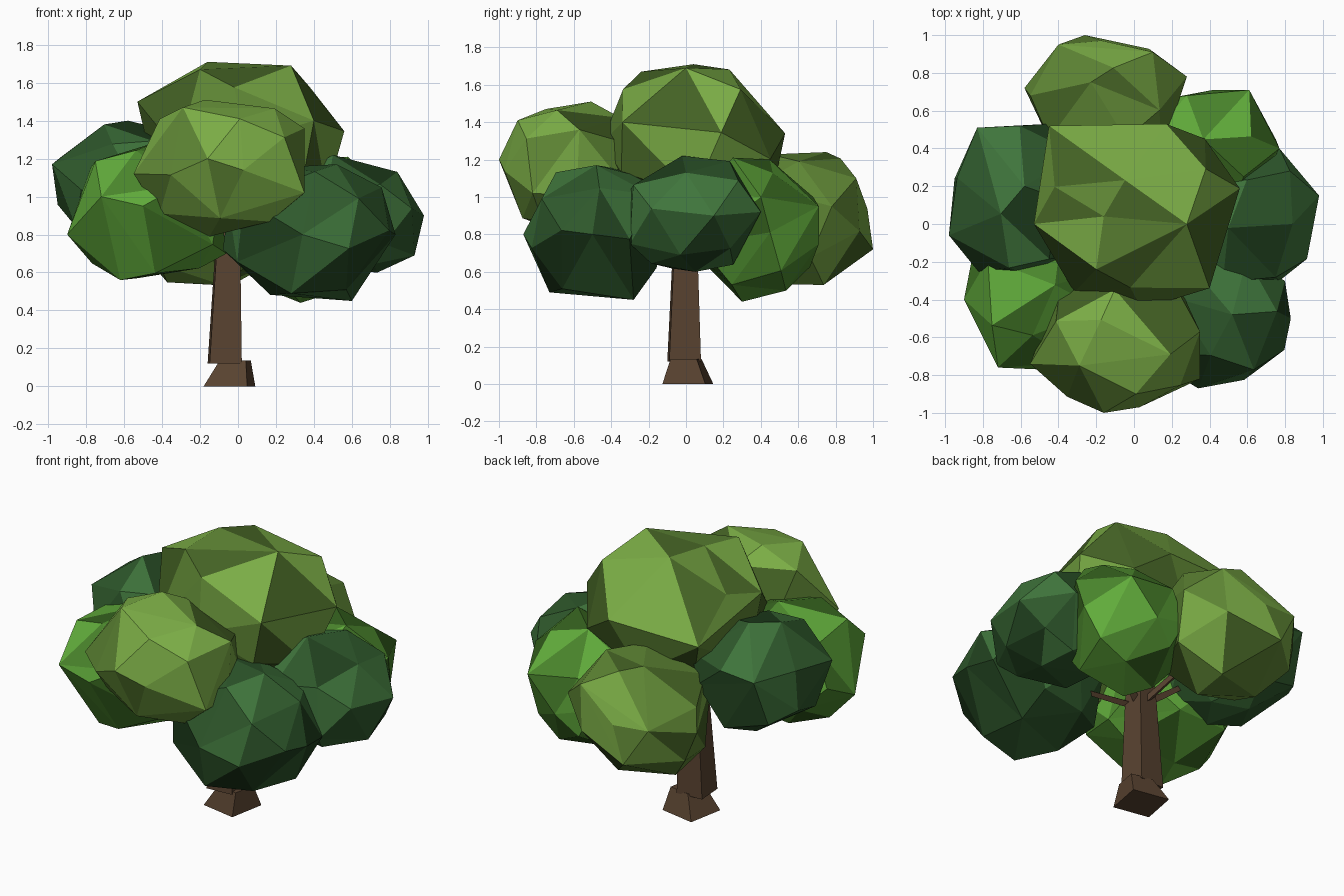
import bpy, bmesh, math, random
from mathutils import Vector, Euler

if "Cube" in bpy.data.objects:
    bpy.data.objects.remove(bpy.data.objects["Cube"])


def material(name, rgb):
    m = bpy.data.materials.new(name)
    m.diffuse_color = (*rgb, 1)
    m.use_nodes = True
    m.node_tree.nodes["Principled BSDF"].inputs["Base Color"].default_value = m.diffuse_color
    return m


def shades(name, rgb):
    return [material(f"{name}_{i}", [c * k for c in rgb])
            for i, k in enumerate((1.1, 0.62, 0.32))]


OLIVE = shades("olive_leaf", (0.18, 0.38, 0.055))
BRIGHT = shades("bright_leaf", (0.11, 0.38, 0.04))
DARK = shades("dark_leaf", (0.045, 0.16, 0.04))
BARK = [material("bark", (0.10, 0.056, 0.03))]


def finish(name, bm, mats):
    bmesh.ops.recalc_face_normals(bm, faces=bm.faces[:])
    mesh = bpy.data.meshes.new(name)
    bm.to_mesh(mesh)
    bm.free()
    for m in mats:
        mesh.materials.append(m)
    ob = bpy.data.objects.new(name, mesh)
    bpy.context.collection.objects.link(ob)
    return ob


def clump(name, lo, hi, mats, seed, corners, count=24):
    """Faceted leaf mass: jittered ball fitted to a box, nearest points pulled to corners."""
    rng = random.Random(seed)
    rot = Euler([rng.uniform(0, 6.28) for _ in range(3)]).to_matrix()
    pts = []
    for i in range(count):
        z = 1 - (2 * i + 1) / count
        r, a = math.sqrt(1 - z * z), i * 2.39996
        p = rot @ Vector((r * math.cos(a), r * math.sin(a), z))
        p += Vector([rng.uniform(-0.14, 0.14) for _ in range(3)])
        pts.append(p / sum(abs(c) ** 2.25 for c in p) ** (1 / 2.25))
    for ax in range(3):
        a, b = min(p[ax] for p in pts), max(p[ax] for p in pts)
        for p in pts:
            p[ax] = lo[ax] + (p[ax] - a) / (b - a) * (hi[ax] - lo[ax])
    for c in map(Vector, corners):
        pts.remove(min(pts, key=lambda p: (p - c).length))
    bm = bmesh.new()
    for p in pts + [Vector(c) for c in corners]:
        bm.verts.new(p)
    bmesh.ops.convex_hull(bm, input=bm.verts[:])
    bmesh.ops.delete(bm, geom=[v for v in bm.verts if not v.link_faces], context='VERTS')
    for f in bm.faces:
        f.material_index = rng.choice((0, 0, 1, 1, 2))
    return finish(name, bm, mats)


def limb(name, rings, sides, twist=0.0):
    """Tapered faceted limb through (centre, radius) rings."""
    bm = bmesh.new()
    axis = Vector(rings[-1][0]) - Vector(rings[0][0])
    q = axis.to_track_quat('Z', 'Y')
    if abs(axis.normalized().z) > 0.95:
        q.identity()
    loops = []
    for c, r in rings:
        loops.append([bm.verts.new(Vector(c) + q @ Vector((
            r * math.cos(twist + math.tau * i / sides),
            r * math.sin(twist + math.tau * i / sides), 0))) for i in range(sides)])
    for a, b in zip(loops, loops[1:]):
        for i in range(sides):
            j = (i + 1) % sides
            bm.faces.new((a[i], a[j], b[j], b[i]))
    bm.faces.new(loops[0][::-1])
    bm.faces.new(loops[-1])
    return finish(name, bm, BARK)


# Trunk, root flare and branches
limb("root_flare", [((-0.045, 0.01, 0), 0.165), ((-0.015, 0, 0.135), 0.10)], 4, 0.6)
limb("trunk", [((-0.07, -0.01, 0.12), 0.12), ((-0.055, -0.005, 0.68), 0.09),
               ((-0.04, 0, 1.1), 0.05)], 4, 0.85)
for i, tip in enumerate([(0.3, -0.3, 0.8), (0.4, 0.2, 0.88),
                         (-0.15, 0.5, 0.88), (-0.45, 0.0, 0.96)]):
    limb(f"branch_{i}", [((-0.05, -0.01, 0.65), 0.025), (tip, 0.015)], 3)

# Leaf clumps: lower and upper box corners, then a few prominent tips
clump("top_leaves", (-0.52, -0.45, 0.90), (0.56, 0.53, 1.70), OLIVE, 1,
      [(-0.53, 0, 1.5), (-0.16, 0.04, 1.71), (0.28, 0, 1.69), (-0.2, -0.24, 1.67),
       (-0.45, 0.52, 1.33), (0.17, 0.53, 1.34), (0.4, -0.34, 1.4)])
clump("front_leaves", (-0.52, -0.97, 0.80), (0.34, -0.26, 1.51), OLIVE, 2,
      [(-0.16, -1, 1.2), (-0.55, -0.74, 1.12), (0.35, -0.57, 1.36), (0.01, -0.9, 1.41),
       (0.35, -0.82, 1.02), (-0.29, -0.75, 1.47), (-0.15, -0.6, 0.79)])
clump("front_right_leaves", (-0.06, -0.86, 0.47), (0.81, -0.1, 1.17), DARK, 3,
      [(0.6, -0.28, 0.45), (0.28, -0.73, 0.49), (0.34, -0.87, 0.8),
       (0.83, -0.5, 0.8), (-0.08, -0.45, 0.72)])
clump("right_leaves", (0.24, -0.32, 0.60), (0.95, 0.39, 1.22), DARK, 4,
      [(0.98, 0.15, 0.9), (0.93, -0.03, 0.69), (0.84, 0, 1.13),
       (0.77, 0.4, 0.92), (0.77, -0.3, 0.75)])
clump("back_right_leaves", (0.04, 0.03, 0.47), (0.75, 0.71, 1.20), BRIGHT, 5,
      [(0.33, 0.3, 0.44), (0.61, 0.71, 0.95), (0.77, 0.4, 1.0), (0.58, 0.25, 1.21),
       (0.28, 0.68, 1.0)])
clump("back_leaves", (-0.58, 0.27, 0.53), (0.28, 0.97, 1.24), OLIVE, 6,
      [(-0.26, 1, 0.72), (0.1, 0.91, 1.1), (-0.4, 0.95, 0.95), (-0.58, 0.72, 0.9),
       (0.28, 0.78, 0.95)])
clump("left_leaves", (-0.95, -0.3, 0.75), (-0.22, 0.52, 1.38), DARK, 7,
      [(-0.98, -0.06, 1.17), (-0.83, 0.51, 1.2), (-0.58, 0.2, 1.4), (-0.45, 0.53, 1.1)])
clump("front_left_leaves", (-0.87, -0.76, 0.57), (-0.05, 0.02, 1.29), BRIGHT, 8,
      [(-0.9, -0.4, 0.8), (-0.72, -0.76, 1.0), (-0.62, -0.5, 0.56),
       (-0.5, -0.77, 0.95), (-0.06, -0.3, 0.7)])
